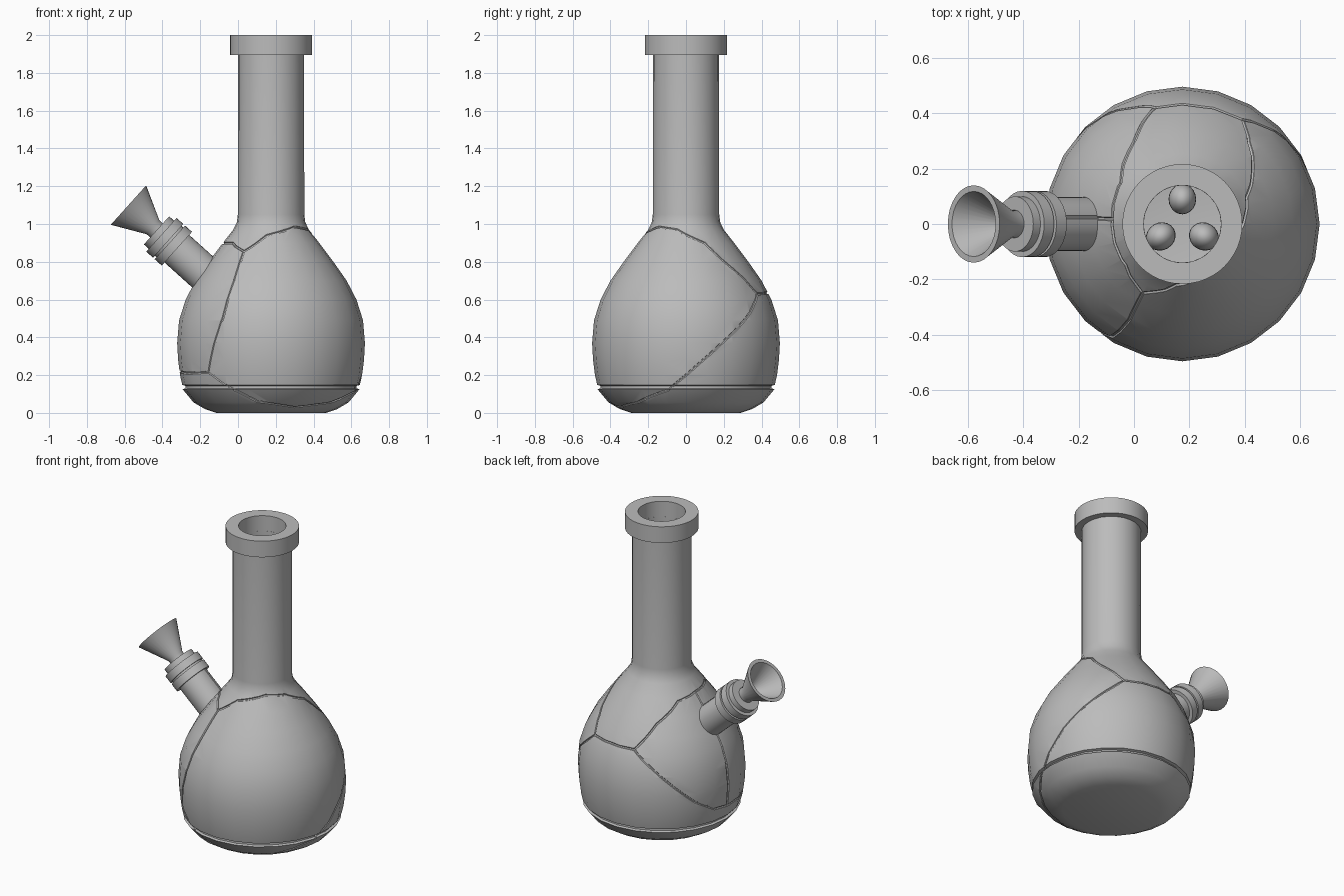
import bpy, bmesh, math
from mathutils import Vector, Matrix

if "Cube" in bpy.data.objects:
    bpy.data.objects.remove(bpy.data.objects["Cube"])

AXIS_X = 0.175
SIDES = 24

grey = bpy.data.materials.new("grey_glass")
grey.use_nodes = True
grey.diffuse_color = (0.5, 0.5, 0.5, 1)
grey.node_tree.nodes["Principled BSDF"].inputs["Base Color"].default_value = (0.5, 0.5, 0.5, 1)


def add_object(name, bm, angle=35):
    bmesh.ops.recalc_face_normals(bm, faces=bm.faces)
    mesh = bpy.data.meshes.new(name)
    bm.to_mesh(mesh)
    bm.free()
    mesh.materials.append(grey)
    obj = bpy.data.objects.new(name, mesh)
    bpy.context.collection.objects.link(obj)
    smooth(obj, angle)
    return obj


def smooth(obj, angle):
    bpy.ops.object.select_all(action='DESELECT')
    obj.select_set(True)
    bpy.context.view_layer.objects.active = obj
    bpy.ops.object.shade_smooth_by_angle(angle=math.radians(angle))


def lathe(name, profile, sides, matrix, closed=False):
    """Spin (radius, height) points about z; a zero radius becomes a pole."""
    bm = bmesh.new()
    rings = []
    for r, h in profile:
        if r == 0:
            rings.append([bm.verts.new((0, 0, h))] * sides)
        else:
            rings.append([bm.verts.new((r * math.cos(a), r * math.sin(a), h))
                          for a in (math.tau * i / sides for i in range(sides))])
    pairs = list(zip(rings, rings[1:]))
    if closed:
        pairs.append((rings[-1], rings[0]))
    for low, high in pairs:
        for i in range(sides):
            j = (i + 1) % sides
            corners = dict.fromkeys((low[i], low[j], high[j], high[i]))
            bm.faces.new(list(corners))
    bm.transform(matrix)
    return add_object(name, bm)


# Body and neck: outer wall upwards, then inner wall back down
OUTER = [(0.29, 0), (0.35, 0.02), (0.41, 0.055), (0.468, 0.125), (0.453, 0.13),
         (0.453, 0.143), (0.47, 0.148), (0.482, 0.2), (0.492, 0.28), (0.497, 0.37),
         (0.487, 0.49), (0.452, 0.6), (0.4, 0.7), (0.33, 0.8), (0.255, 0.9),
         (0.2, 0.97), (0.181, 1.01), (0.176, 1.05), (0.175, 1.9)]
INNER = [(0.14, 1.9), (0.14, 1.0), (0.21, 0.9), (0.35, 0.7), (0.44, 0.53),
         (0.455, 0.37), (0.43, 0.17), (0.37, 0.07), (0.28, 0.035)]
centre = Matrix.Translation((AXIS_X, 0, 0))
body = lathe("body_and_neck", [(0, 0)] + OUTER + INNER + [(0, 0.035)], SIDES, centre)

# Mouth ring
lathe("mouth_rim", [(0.14, 1.895), (0.217, 1.895), (0.217, 2.0), (0.14, 2.0)],
      48, centre, closed=True)

# Three inner lugs in the neck
for k in range(3):
    bm = bmesh.new()
    bmesh.ops.create_uvsphere(bm, u_segments=20, v_segments=12, radius=1)
    bm.transform(centre @ Matrix.Rotation(math.radians(90 + 120 * k), 4, 'Z')
                 @ Matrix.Translation((0.09, 0, 1.15))
                 @ Matrix.Diagonal((0.055, 0.05, 0.08, 1)))
    add_object(f"neck_lug_{k + 1}", bm)

# Side stem, collar and bowl share one tilted axis that starts at the bowl mouth
tilt = math.radians(42)
up = Vector((-math.cos(tilt), 0, math.sin(tilt)))
mouth = Vector((-0.58, 0, 1.1))
stem_matrix = Matrix.Translation(mouth) @ up.to_track_quat('Z', 'Y').to_matrix().to_4x4()
stem = lathe("side_stem", [(0, -0.57), (0.098, -0.57), (0.098, -0.33), (0, -0.33)],
             32, stem_matrix)
lathe("stem_collar", [(0, -0.345), (0.12, -0.345), (0.12, -0.295), (0.106, -0.295),
                      (0.106, -0.283), (0.12, -0.283), (0.12, -0.235), (0.1, -0.235),
                      (0.1, -0.2), (0, -0.2)], 32, stem_matrix)
lathe("bowl", [(0, -0.23), (0.05, -0.23), (0.05, -0.175), (0.14, 0), (0.118, 0),
               (0.03, -0.16), (0, -0.16)], 32, stem_matrix)


# Crack grooves: paths of (degrees around the body, height)
def body_radius(z):
    for (r0, z0), (r1, z1) in zip(OUTER, OUTER[1:]):
        if z0 <= z <= z1:
            return r0 + (r1 - r0) * (z - z0) / (z1 - z0)
    return OUTER[-1][0]


def on_body(degrees, z):
    step = 360 / SIDES
    off = math.radians(degrees % step - step / 2)
    r = body_radius(z) * math.cos(math.radians(step / 2)) / math.cos(off)
    a = math.radians(degrees)
    return Vector((AXIS_X + r * math.cos(a), r * math.sin(a), z))


def trace(path, steps=8):
    points = []
    for (a0, z0), (a1, z1) in zip(path, path[1:]):
        for i in range(steps):
            t = i / steps
            points.append(on_body(a0 + (a1 - a0) * t, z0 + (z1 - z0) * t))
    return points + [on_body(*path[-1])]


LEFT_TOP, FRONT_TOP, FRONT_LOW = (176, 0.9), (240, 0.855), (227, 0.215)
BACK_A, BACK_B, SIDE_LOW = (60, 0.63), (103, 0.635), (178, 0.22)
CRACKS = [
    [LEFT_TOP, (216, 0.9), FRONT_TOP],
    [FRONT_TOP, (241, 0.7), (238, 0.5), (232, 0.35), FRONT_LOW],
    [FRONT_TOP, (264, 0.94), (311, 0.985), (346, 0.97), (383, 0.9), (411, 0.72), (420, 0.63)],
    [BACK_A, (24, 0.38), (0, 0.2), (-12, 0.12), (-39, 0.055), (-70, 0.03),
     (-100, 0.06), (-119, 0.14), (-133, 0.215)],
    [BACK_A, (80, 0.635), BACK_B],
    [BACK_B, (120, 0.775), (146, 0.88), LEFT_TOP],
    [BACK_B, (121, 0.52), (148, 0.32), (165, 0.235), SIDE_LOW],
    [LEFT_TOP, (177, 0.6), SIDE_LOW],
    [FRONT_LOW, (205, 0.21), SIDE_LOW],
]


def cut_groove(target, points, width):
    curve = bpy.data.curves.new("groove_path", 'CURVE')
    curve.dimensions = '3D'
    curve.bevel_depth = width
    curve.bevel_resolution = 1
    curve.use_fill_caps = True
    spline = curve.splines.new('POLY')
    spline.points.add(len(points) - 1)
    for p, co in zip(spline.points, points):
        p.co = (*co, 1)
    helper = bpy.data.objects.new("groove_path", curve)
    bpy.context.collection.objects.link(helper)
    graph = bpy.context.evaluated_depsgraph_get()
    mesh = bpy.data.meshes.new_from_object(helper.evaluated_get(graph))
    cutter = bpy.data.objects.new("groove_cutter", mesh)
    cutter.hide_render = True
    bpy.context.collection.objects.link(cutter)
    mod = target.modifiers.new("groove", 'BOOLEAN')
    mod.operation = 'DIFFERENCE'
    mod.solver = 'EXACT'
    mod.object = cutter
    graph = bpy.context.evaluated_depsgraph_get()
    result = bpy.data.meshes.new_from_object(target.evaluated_get(graph))
    target.modifiers.clear()
    target.data = result
    bpy.data.objects.remove(cutter)
    bpy.data.objects.remove(helper)


for path in CRACKS:
    cut_groove(body, trace(path), 0.007)
top_side = Vector((math.sin(tilt), 0, math.cos(tilt))) * 0.098 + Vector((0, 0.025, -0.002))
cut_groove(stem, [mouth - up * s + top_side for s in (0.33, 0.6)], 0.007)

for part in (body, stem):
    part.data.materials.clear()
    part.data.materials.append(grey)
    smooth(part, 35)
